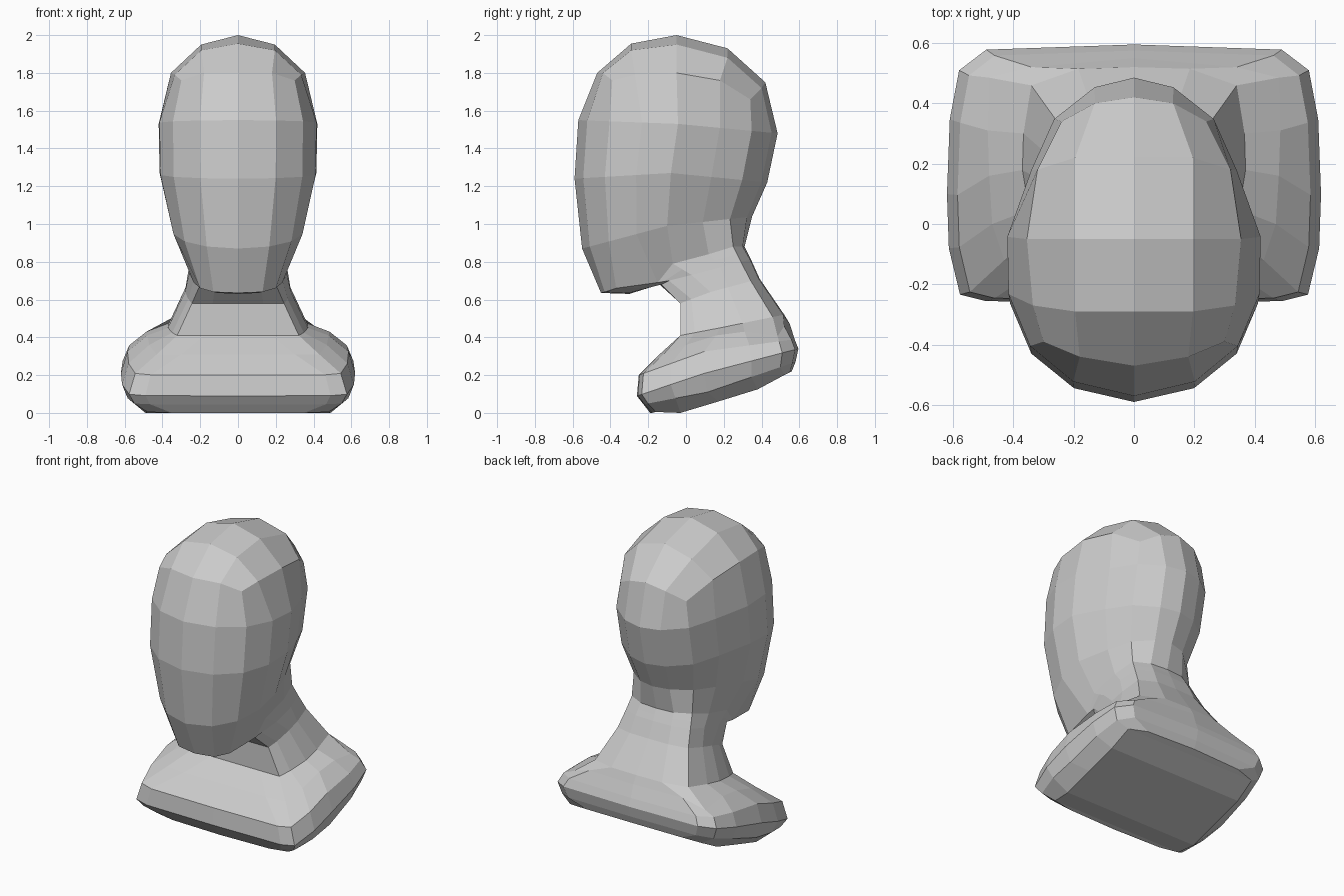
import bpy, bmesh

bm = bmesh.new()

# Half outlines from front centre to back centre: (width fraction, depth fraction)
HEAD = [(0, 0), (.48, .045), (.82, .157), (.99, .32), (1, .5),
        (.81, .71), (.63, .87), (.31, .97), (0, 1)]
NECK = [(0, 0), (.48, 0), (.87, 0), (.94, .14), (1, .38),
        (.99, .6), (.92, .89), (.5, .99), (0, 1)]
CHEST = [(0, 0), (.79, .005), (.93, .03), (.99, .21), (1, .42),
         (.985, .71), (.935, .9), (.79, .98), (0, 1)]


def scaled(shape, w, y0, y1, z0, zs, z1):
    """Half ring from an outline; height bends through the side point."""
    ts = shape[4][1]
    out = []
    for x, t in shape:
        z = z0 + (zs - z0) * t / ts if t < ts else zs + (z1 - zs) * (t - ts) / (1 - ts)
        out.append((x * w, y0 + (y1 - y0) * t, z))
    return out


def ring(half):
    """Mirror a half ring into a closed loop of 16 vertices."""
    pts = half + [(-x, y, z) for x, y, z in half[7:0:-1]]
    return [bm.verts.new(p) for p in pts]


# Crown edge, jaw line and under-chin rings
crown = [(0, -.47, 1.80), (.18, -.44, 1.80), (.30, -.39, 1.76), (.335, -.27, 1.79),
         (.355, -.05, 1.80), (.32, .18, 1.76), (.24, .34, 1.66), (.13, .40, 1.72),
         (0, .42, 1.75)]
jaw = [(0, -.45, .635), (.13, -.43, .64), (.20, -.37, .66), (.235, -.15, .69),
       (.25, -.07, .79), (.25, .12, .84), (.22, .25, .88), (.12, .30, .88),
       (0, .31, .88)]
under = [(0, -.14, .68), (.12, -.14, .68), (.20, -.13, .68), (.235, -.09, .70),
         (.26, .03, .73), (.26, .18, .77), (.235, .29, .80), (.13, .34, .81),
         (0, .345, .81)]
chin = [tuple((p + q) / 2 for p, q in zip(a, b)) for a, b in zip(jaw, under)]
chin[:3] = [(0, -.30, .63), (.11, -.30, .635), (.19, -.28, .66)]
# Rounded shoulders and the lowered centre of the base
shoulder = [(0, -.14, .31), (.30, -.14, .31), (.43, -.12, .31), (.47, 0, .36),
            (.48, .16, .41), (.485, .31, .43), (.48, .485, .405), (.34, .52, .46),
            (0, .55, .47)]
base = [(0, -.19, 0), (.35, -.18, 0), (.48, -.16, .005), (.49, -.03, 0),
        (.49, .17, .06), (.49, .38, .125), (.48, .52, .2), (.35, .55, .215),
        (0, .56, .22)]

halves = [
    crown,
    scaled(HEAD, .42, -.57, .485, 1.55, 1.53, 1.48),
    scaled(HEAD, .415, -.59, .43, 1.24, 1.27, 1.22),
    scaled(HEAD, .345, -.55, .35, .87, .99, 1.04),
    jaw,
    chin,
    under,
    scaled(NECK, .28, -.03, .39, .58, .64, .71),
    scaled(NECK, .37, -.03, .52, .41, .45, .52),
    shoulder,
    scaled(CHEST, .585, -.25, .575, .20, .325, .39),
    scaled(CHEST, .62, -.26, .595, .09, .21, .34),
    scaled(CHEST, .59, -.225, .58, .045, .11, .27),
    base,
]
rings = [ring(h) for h in halves]
for a, b in zip(rings, rings[1:]):
    for i in range(16):
        j = (i + 1) % 16
        bm.faces.new((a[i], a[j], b[j], b[i]))

# Crown: four by four grid inside the top ring
top = rings[0]
grid = [[top[14], top[15], top[0], top[1], top[2]]]
for k, (y, zc, ze) in enumerate([(-.29, 1.955, 1.92), (-.05, 2.0, 1.95), (.22, 1.93, 1.88)]):
    inner = [bm.verts.new(p) for p in ((-.195, y, ze), (0, y, zc), (.195, y, ze))]
    grid.append([top[13 - k], *inner, top[3 + k]])
grid.append([top[10], top[9], top[8], top[7], top[6]])
for r0, r1 in zip(grid, grid[1:]):
    for i in range(4):
        bm.faces.new((r0[i], r0[i + 1], r1[i + 1], r1[i]))

# Underside: strips across the last ring
low = rings[-1]
bm.faces.new((low[0], low[1], low[15]))
bm.faces.new((low[8], low[9], low[7]))
for i in range(1, 7):
    bm.faces.new((low[i], low[i + 1], low[15 - i], low[16 - i]))

bmesh.ops.recalc_face_normals(bm, faces=bm.faces[:])
mesh = bpy.data.meshes.new("head_bust")
bm.to_mesh(mesh)
bm.free()
bpy.context.collection.objects.link(bpy.data.objects.new("head_bust", mesh))
